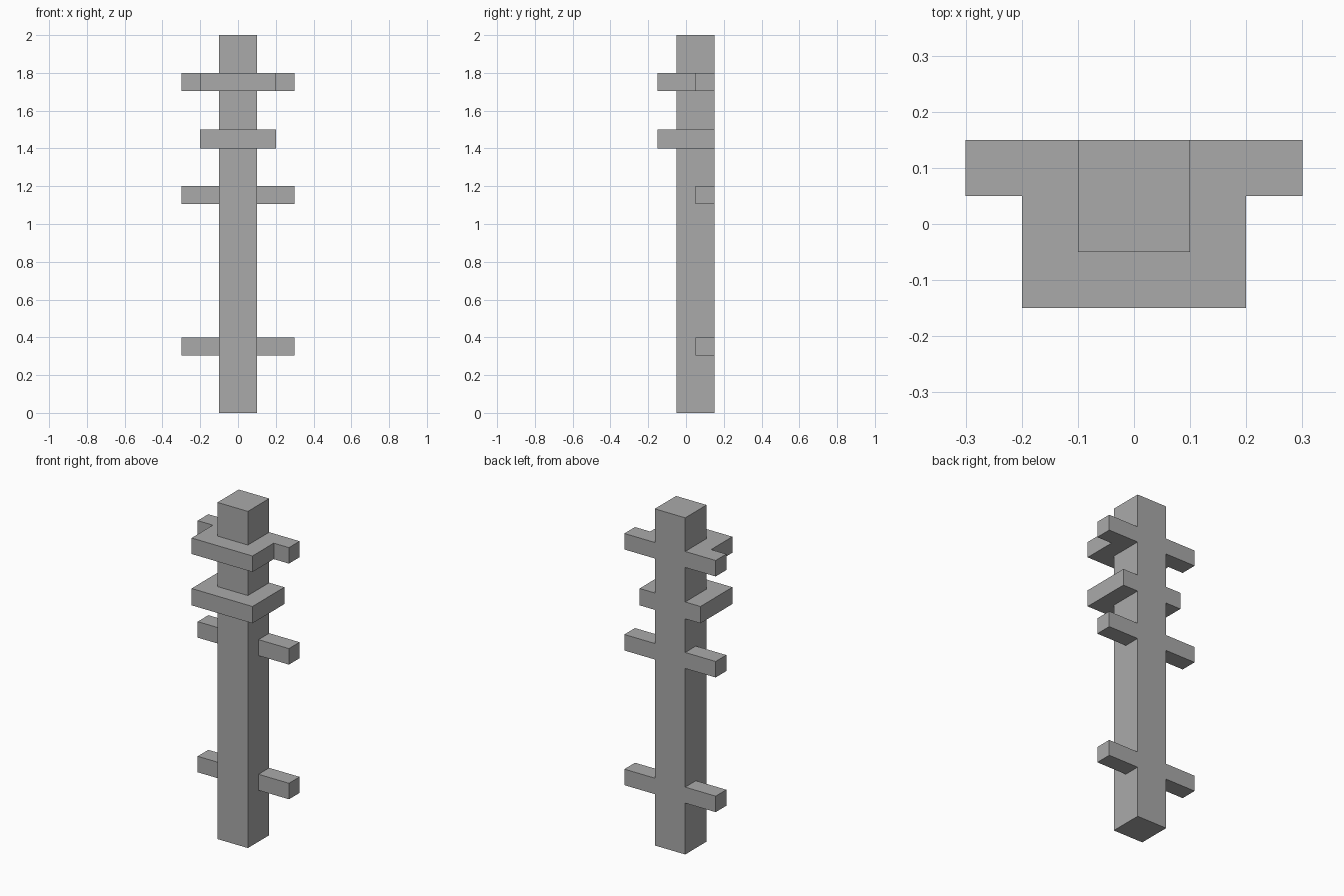
import bpy
import bmesh

cube = bpy.data.objects.get("Cube")
if cube:
    bpy.data.objects.remove(cube, do_unlink=True)

# Single plain grey
GREY = (0.4, 0.4, 0.4, 1.0)
grey = bpy.data.materials.new("plain_grey")
grey.use_nodes = True
grey.diffuse_color = GREY
grey.node_tree.nodes["Principled BSDF"].inputs["Base Color"].default_value = GREY

BACK = 0.15      # all parts are flush at the back
FRONT = -0.05    # front of the post
HALF = 0.1       # half width of the post
THICK = 0.1      # height of every crosspiece


def prism(name, outline, bottom, top):
    """Extrude a flat counter-clockwise (x, y) outline upwards."""
    bm = bmesh.new()
    base = bm.faces.new([bm.verts.new((x, y, bottom)) for x, y in outline])
    grown = bmesh.ops.extrude_face_region(bm, geom=[base], use_keep_orig=True)
    raised = [v for v in grown["geom"] if isinstance(v, bmesh.types.BMVert)]
    bmesh.ops.translate(bm, verts=raised, vec=(0, 0, top - bottom))
    bmesh.ops.recalc_face_normals(bm, faces=bm.faces)
    mesh = bpy.data.meshes.new(name)
    bm.to_mesh(mesh)
    bm.free()
    mesh.materials.append(grey)
    obj = bpy.data.objects.new(name, mesh)
    bpy.context.collection.objects.link(obj)
    return obj


def rectangle(x0, x1, y0, y1):
    return [(x0, y0), (x1, y0), (x1, y1), (x0, y1)]


def mirrored(half):
    """Complete a symmetric outline from its left half."""
    return half + [(-x, y) for x, y in reversed(half)]


# Upright post
prism("post", rectangle(-HALF, HALF, FRONT, BACK), 0, 2)

# Pairs of short side pegs
for level, bottom in (("lower", 0.305), ("middle", 1.105)):
    for side, sign in (("left", 1), ("right", -1)):
        x0, x1 = sorted((sign * HALF, sign * 0.3))
        prism(f"{level}_{side}_peg", rectangle(x0, x1, 0.05, BACK),
              bottom, bottom + THICK - 0.005)

# Collar wrapped round three sides of the post
inner = [(HALF, BACK), (HALF, FRONT)]
prism("plain_collar", mirrored([(0.2, -0.15), (0.2, BACK)] + inner), 1.4, 1.5)

# Upper collar with a peg on each side
prism("pegged_collar",
      mirrored([(0.2, -0.15), (0.2, 0.05), (0.3, 0.05), (0.3, BACK)] + inner),
      1.705, 1.8)
